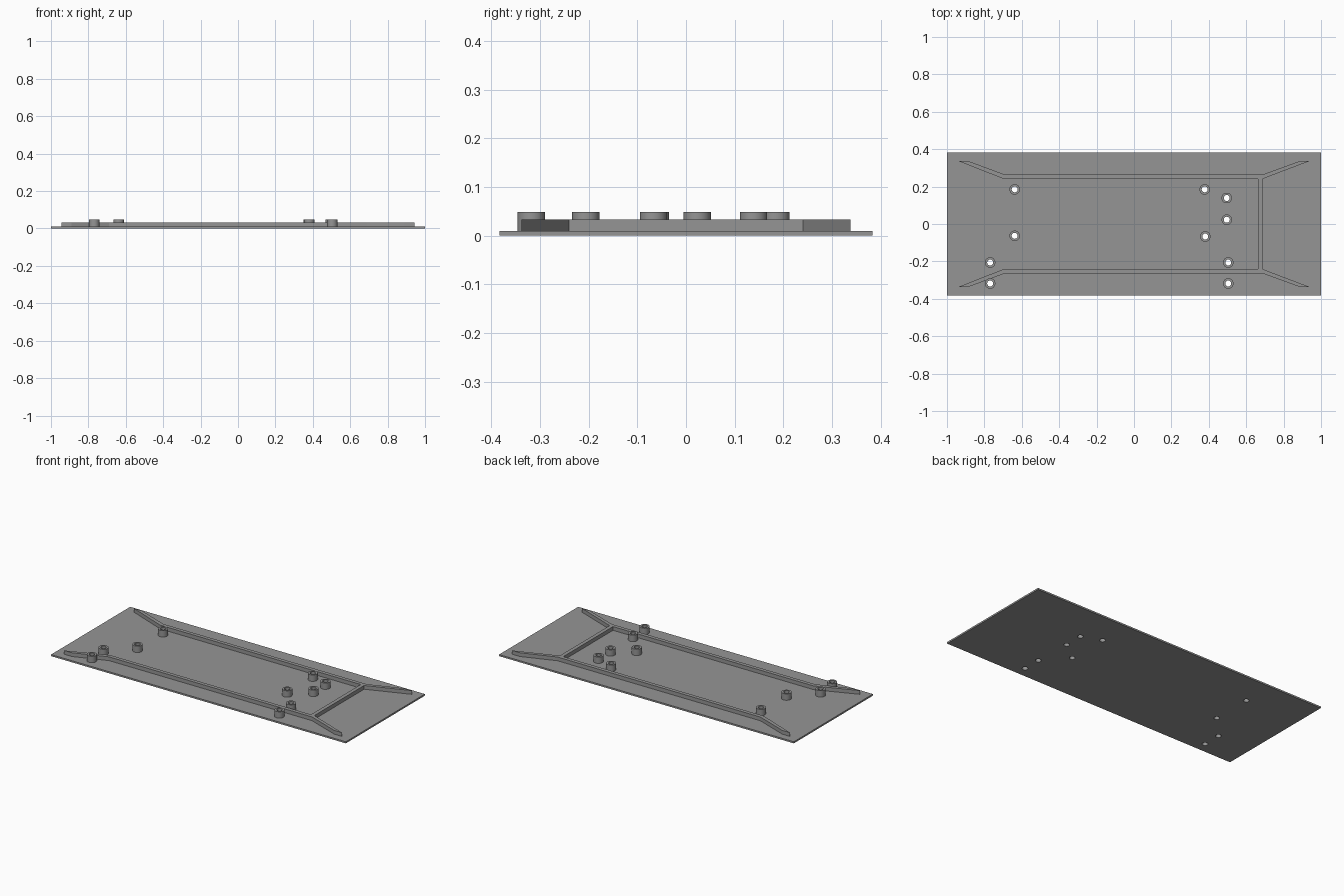
import bpy, bmesh, math

if "Cube" in bpy.data.objects:
    bpy.data.objects.remove(bpy.data.objects["Cube"])

PLATE_T, RIB_TOP, POST_TOP = 0.01, 0.033, 0.049
POST_R, HOLE_R, SIDES = 0.028, 0.016, 32
POSTS = [(-0.769, -0.206), (-0.769, -0.318), (-0.638, -0.063), (-0.638, 0.185),
         (0.378, 0.185), (0.381, -0.067), (0.496, 0.139), (0.496, 0.023),
         (0.504, -0.206), (0.504, -0.318)]

grey = bpy.data.materials.new("grey plastic")
grey.diffuse_color = (0.3, 0.3, 0.3, 1)
grey.use_nodes = True
grey.node_tree.nodes["Principled BSDF"].inputs["Base Color"].default_value = grey.diffuse_color


def finish(name, bm):
    bmesh.ops.recalc_face_normals(bm, faces=bm.faces)
    me = bpy.data.meshes.new(name)
    bm.to_mesh(me)
    bm.free()
    me.materials.append(grey)
    ob = bpy.data.objects.new(name, me)
    bpy.context.collection.objects.link(ob)
    return ob


def prism(name, pts, z0, z1):
    bm = bmesh.new()
    face = bm.faces.new([bm.verts.new((x, y, z0)) for x, y in pts])
    ext = bmesh.ops.extrude_face_region(bm, geom=[face])["geom"]
    for v in ext:
        if isinstance(v, bmesh.types.BMVert):
            v.co.z = z1
    return finish(name, bm)


def smooth(ob):
    bpy.ops.object.select_all(action='DESELECT')
    ob.select_set(True)
    bpy.context.view_layer.objects.active = ob
    bpy.ops.object.shade_smooth_by_angle(angle=math.radians(30))


def circle(cx, cy, r):
    return [(cx + r * math.cos(2 * math.pi * i / SIDES),
             cy + r * math.sin(2 * math.pi * i / SIDES)) for i in range(SIDES)]


# Base plate
plate = prism("base_plate", [(-1, -0.383), (1, -0.383), (1, 0.383), (-1, 0.383)], 0, PLATE_T)

# Long ribs with flared ends, mirrored front to back
half = [(-0.943, 0.338), (-0.89, 0.338), (-0.69, 0.264), (0.687, 0.264),
        (0.89, 0.338), (0.943, 0.338), (0.687, 0.241), (-0.697, 0.241)]
for name, s in (("back_rib", 1), ("front_rib", -1)):
    prism(name, [(x, s * y) for x, y in half], PLATE_T, RIB_TOP)

# Cross rib joining the long ribs
prism("cross_rib", [(0.664, -0.241), (0.687, -0.241), (0.687, 0.241), (0.664, 0.241)],
      PLATE_T, RIB_TOP)

# Hollow mounting posts
for n, (cx, cy) in enumerate(POSTS, 1):
    bm = bmesh.new()
    rings = [[bm.verts.new((x, y, z)) for x, y in circle(cx, cy, r)]
             for r, z in ((POST_R, PLATE_T), (POST_R, POST_TOP),
                          (HOLE_R, POST_TOP), (HOLE_R, PLATE_T))]
    for a, b in zip(rings, rings[1:] + rings[:1]):
        for i in range(SIDES):
            j = (i + 1) % SIDES
            bm.faces.new((a[i], a[j], b[j], b[i]))
    smooth(finish(f"mounting_post_{n}", bm))

# Screw holes through the plate
for n, (cx, cy) in enumerate(POSTS, 1):
    cutter = prism(f"hole_cutter_{n}", circle(cx, cy, HOLE_R), -0.02, 0.03)
    cutter.hide_render = True
    cutter.hide_set(True)
    mod = plate.modifiers.new(f"screw_hole_{n}", 'BOOLEAN')
    mod.operation = 'DIFFERENCE'
    mod.solver = 'EXACT'
    mod.object = cutter
